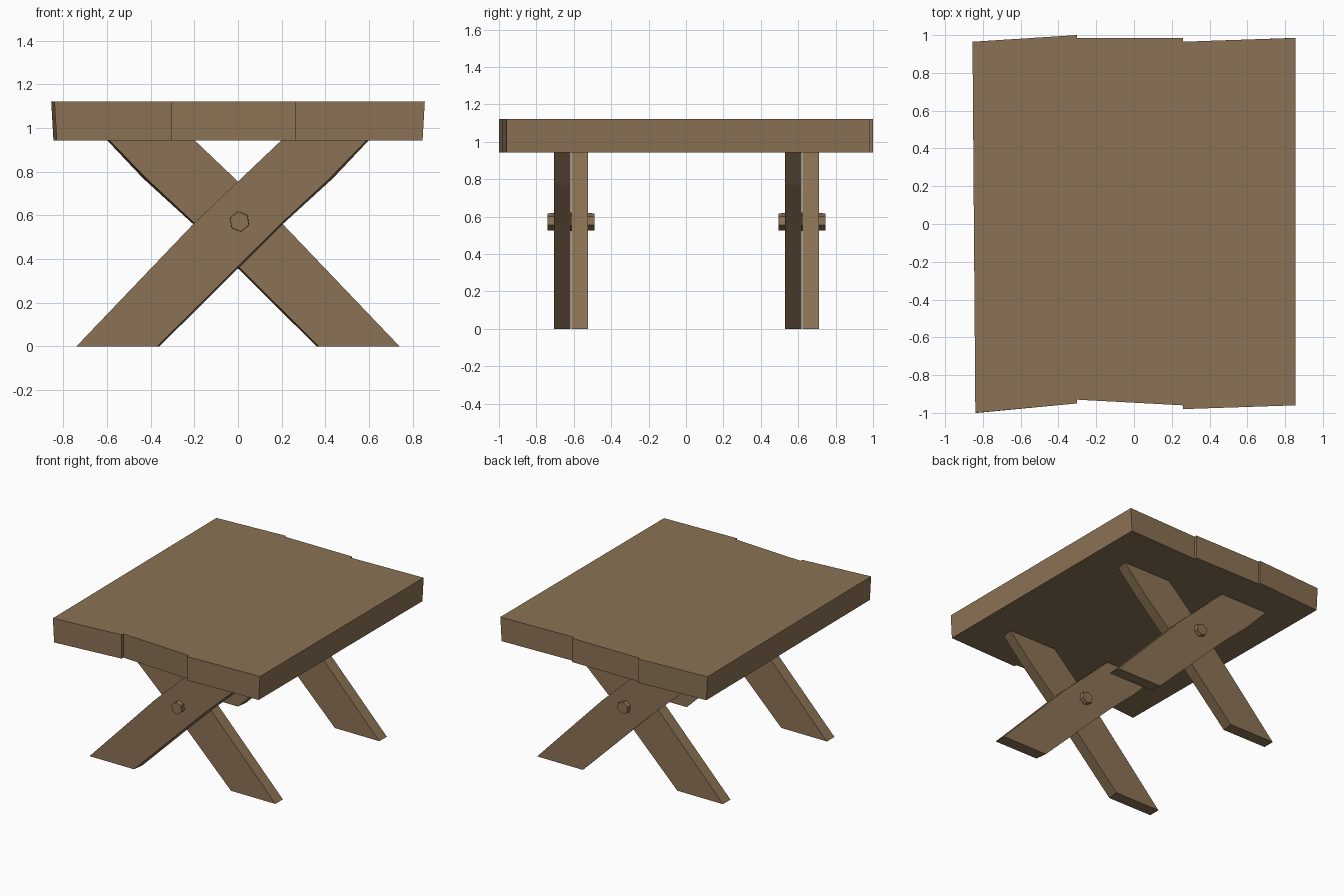
import bpy, bmesh, math

if "Cube" in bpy.data.objects:
    bpy.data.objects.remove(bpy.data.objects["Cube"])

wood = bpy.data.materials.new("wood")
wood.diffuse_color = (0.26, 0.17, 0.09, 1)
wood.use_nodes = True
wood.node_tree.nodes["Principled BSDF"].inputs["Base Color"].default_value = wood.diffuse_color


def loft(name, ring_a, ring_b):
    """Solid between two matching rings of 3D points."""
    bm = bmesh.new()
    a = [bm.verts.new(p) for p in ring_a]
    b = [bm.verts.new(p) for p in ring_b]
    bm.faces.new(a)
    bm.faces.new(b)
    n = len(a)
    for i in range(n):
        j = (i + 1) % n
        bm.faces.new((a[i], a[j], b[j], b[i]))
    bmesh.ops.recalc_face_normals(bm, faces=bm.faces)
    mesh = bpy.data.meshes.new(name)
    bm.to_mesh(mesh)
    bm.free()
    mesh.materials.append(wood)
    obj = bpy.data.objects.new(name, mesh)
    bpy.context.collection.objects.link(obj)
    return obj


# Tabletop: three hand-cut planks with uneven ends (x, y outlines)
planks = {
    "left_plank": [(-0.84, -1.0), (-0.303, -0.95), (-0.303, 1.0), (-0.855, 0.965)],
    "middle_plank": [(-0.303, -0.93), (0.26, -0.96), (0.26, 0.985), (-0.303, 0.985)],
    "right_plank": [(0.26, -0.98), (0.855, -0.96), (0.855, 0.985), (0.26, 0.965)],
}
for name, outline in planks.items():
    # Outer side faces lean in slightly towards the underside
    under = [(x * (0.988 if abs(x) > 0.5 else 1), y, 0.943) for x, y in outline]
    loft(name, under, [(x, y, 1.122) for x, y in outline])

# Crossed legs: (x, z) outlines, the rear face a little wider than the front
leg_front = [(-0.74, 0), (-0.37, 0), (0.20, 0.565), (0.42, 0.77), (0.59, 0.945),
             (0.20, 0.945), (0, 0.755), (-0.20, 0.565)]
leg_rear = [(-0.74, 0), (-0.36, 0), (0.205, 0.56), (0.435, 0.77), (0.60, 0.945),
            (0.20, 0.945), (0, 0.755), (-0.20, 0.565)]


def leg(name, y0, y1, side):
    loft(name, [(side * x, y0, z) for x, z in leg_front],
         [(side * x, y1, z) for x, z in leg_rear])


def hex_ring(y, radius):
    angles = [math.radians(98 + 60 * i) for i in range(6)]
    return [(0.007 + radius * math.cos(a), y, 0.572 + radius * math.sin(a)) for a in angles]


for end, y in (("front", -0.615), ("back", 0.62)):
    leg(end + "_rising_leg", y - 0.092, y - 0.003, 1)
    leg(end + "_falling_leg", y + 0.003, y + 0.092, -1)
    # Hexagonal peg through the crossing, with tapered heads
    for part, s in (("outer", -1), ("inner", 1)):
        loft(f"{end}_{part}_peg", hex_ring(y, 0.05), hex_ring(y + s * 0.125, 0.046))
